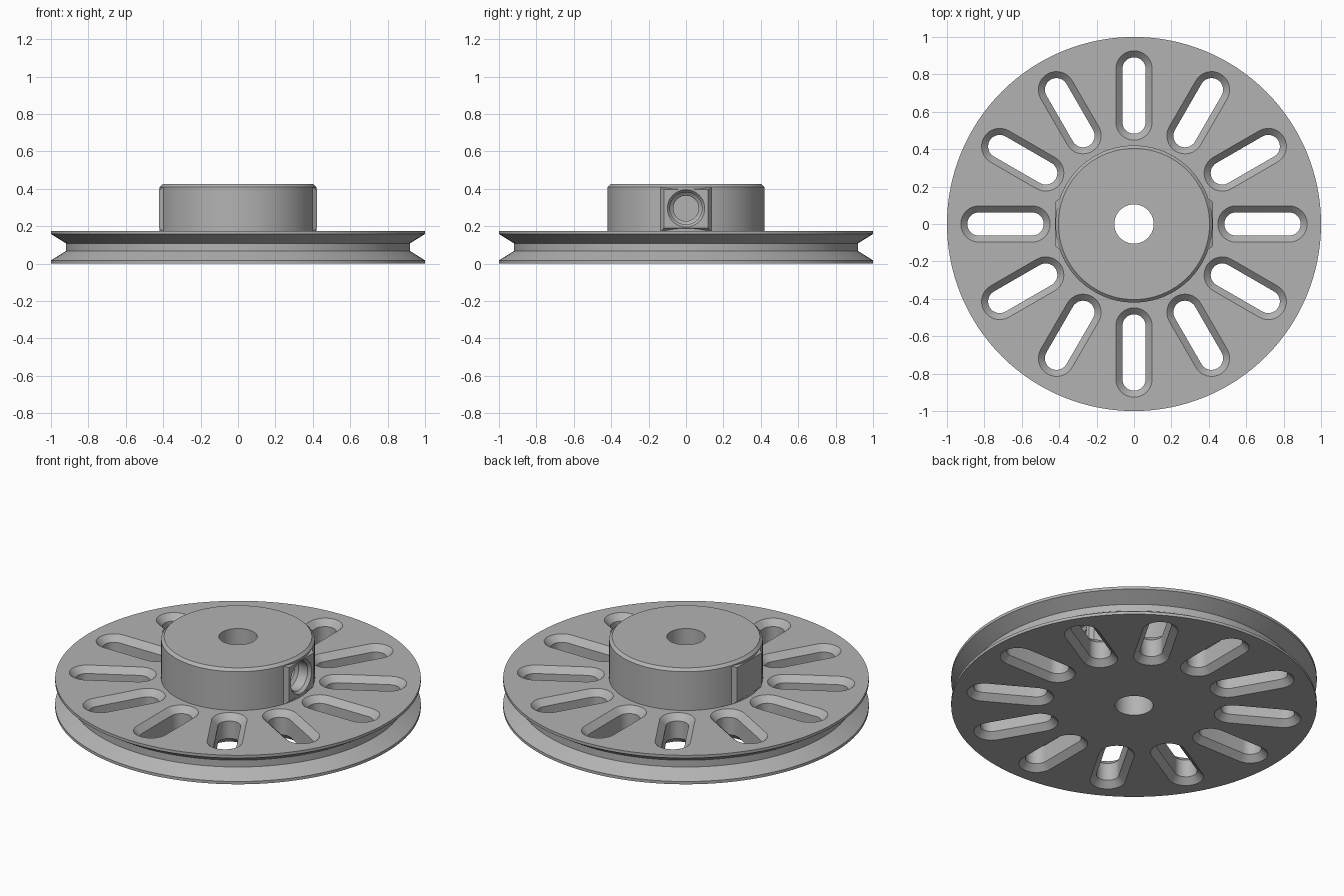
import bpy, bmesh, math
from mathutils import Matrix, Vector

cube = bpy.data.objects.get("Cube")
if cube:
    bpy.data.objects.remove(cube, do_unlink=True)

THICK, HUB_R, HUB_TOP, BORE = 0.175, 0.42, 0.425, 0.105

grey = bpy.data.materials.new("grey_plastic")
grey.use_nodes = True
grey.diffuse_color = (0.45, 0.45, 0.45, 1)
grey.node_tree.nodes["Principled BSDF"].inputs["Base Color"].default_value = (0.45, 0.45, 0.45, 1)


def make_object(name, bm):
    bmesh.ops.recalc_face_normals(bm, faces=bm.faces)
    mesh = bpy.data.meshes.new(name)
    bm.to_mesh(mesh)
    bm.free()
    mesh.materials.append(grey)
    obj = bpy.data.objects.new(name, mesh)
    bpy.context.collection.objects.link(obj)
    return obj


def loft(bm, rings, closed=False):
    """Join rings of points with quads, then cap the ends or close the loop."""
    loops = [[bm.verts.new(p) for p in ring] for ring in rings]
    pairs = list(zip(loops, loops[1:]))
    if closed:
        pairs.append((loops[-1], loops[0]))
    else:
        bm.faces.new(loops[0])
        bm.faces.new(loops[-1])
    for a, b in pairs:
        for i in range(len(a)):
            j = (i + 1) % len(a)
            bm.faces.new((a[i], a[j], b[j], b[i]))


def circle(r, z, n):
    return [Vector((r * math.cos(t), r * math.sin(t), z))
            for t in (2 * math.pi * i / n for i in range(n))]


def stadium(half_width, z, r_in=0.545, r_out=0.829, n=16):
    """Rounded slot outline lying along +x."""
    pts = []
    for centre, start in ((r_out, -math.pi / 2), (r_in, math.pi / 2)):
        for i in range(n + 1):
            t = start + math.pi * i / n
            pts.append(Vector((centre + half_width * math.cos(t), half_width * math.sin(t), z)))
    return pts


def combine(target, tool, operation):
    mod = target.modifiers.new(tool.name, "BOOLEAN")
    mod.object, mod.operation, mod.solver = tool, operation, "EXACT"
    bpy.context.view_layer.objects.active = target
    bpy.ops.object.modifier_apply(modifier=mod.name)
    bpy.data.objects.remove(tool, do_unlink=True)


# Grooved wheel, hub and bore turned from one profile
profile = [(BORE, 0), (1, 0), (1, 0.017), (0.92, 0.067), (0.92, 0.108),
           (1, 0.158), (1, THICK), (HUB_R, THICK), (HUB_R, HUB_TOP - 0.016),
           (HUB_R - 0.016, HUB_TOP), (BORE, HUB_TOP)]
bm = bmesh.new()
loft(bm, [circle(r, z, 128) for r, z in profile], closed=True)
wheel = make_object("grooved_wheel", bm)

# Flat bevelled pads on both sides of the hub
for side in (-1, 1):
    bm = bmesh.new()
    rings = []
    for x, half_y, low, high in ((0.36, 0.135, 0.17, 0.408), (0.398, 0.135, 0.17, 0.408),
                                 (0.422, 0.118, 0.19, 0.395)):
        rings.append([(side * x, -half_y, low), (side * x, half_y, low),
                      (side * x, half_y, high), (side * x, -half_y, high)])
    loft(bm, rings)
    combine(wheel, make_object("hub_pad", bm), "UNION")

# Twelve slots, bevelled at the top and bottom
bm = bmesh.new()
levels = ((0.107, -0.01), (0.062, 0.035), (0.062, THICK - 0.035), (0.107, THICK + 0.01))
for k in range(12):
    spin = Matrix.Rotation(math.radians(30 * k), 3, "Z")
    loft(bm, [[spin @ p for p in stadium(w, z)] for w, z in levels])
combine(wheel, make_object("slot_cutter", bm), "DIFFERENCE")

# Stepped screw hole in the left pad
bm = bmesh.new()
turn = Matrix.Translation((0, 0, 0.295)) @ Matrix.Rotation(math.pi / 2, 4, "Y")
steps = ((0.068, 0.24), (0.068, 0.33), (0.086, 0.345), (0.086, 0.405), (0.1, 0.422), (0.1, 0.45))
loft(bm, [[turn @ p for p in circle(r, x, 40)] for r, x in steps])
combine(wheel, make_object("screw_hole_cutter", bm), "DIFFERENCE")

# Smooth curved walls while keeping the machined edges sharp
bpy.ops.object.select_all(action="DESELECT")
wheel.select_set(True)
bpy.context.view_layer.objects.active = wheel
bpy.ops.object.shade_smooth_by_angle(angle=math.radians(25))
